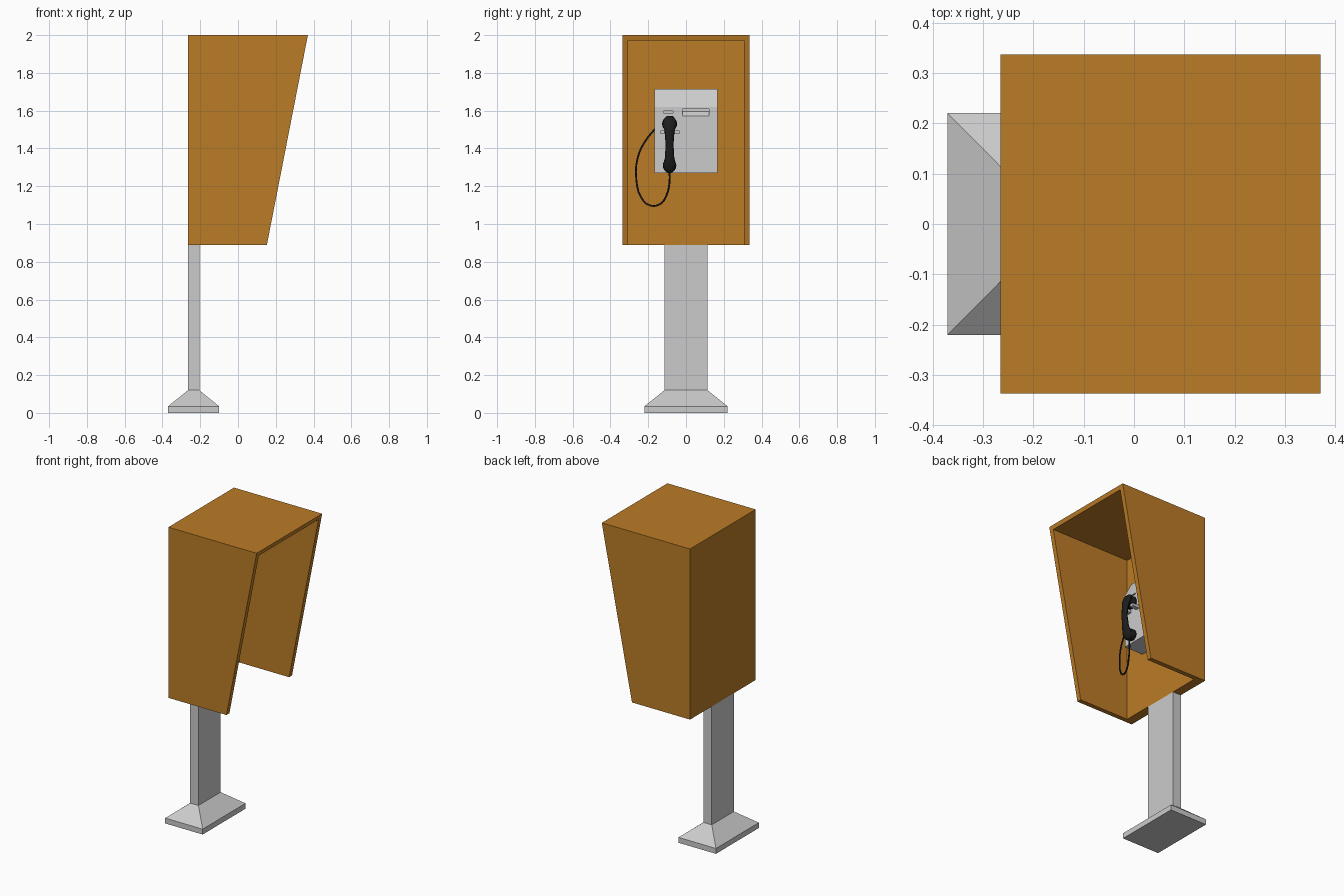
import bpy, bmesh, math
from mathutils import Vector

if "Cube" in bpy.data.objects:
    bpy.data.objects.remove(bpy.data.objects["Cube"])


def material(name, color):
    m = bpy.data.materials.new(name)
    m.diffuse_color = color
    m.use_nodes = True
    m.node_tree.nodes["Principled BSDF"].inputs["Base Color"].default_value = m.diffuse_color
    return m


ORANGE = material("orange_paint", (0.5, 0.2, 0.02, 1))
BLACK = material("black_plastic", (0.012, 0.012, 0.012, 1))


def loft(name, rings, mat=None):
    """Skin a closed solid through equally sized rings of points."""
    bm = bmesh.new()
    loops = [[bm.verts.new(p) for p in ring] for ring in rings]
    n = len(loops[0])
    for a, b in zip(loops, loops[1:]):
        for i in range(n):
            j = (i + 1) % n
            bm.faces.new((a[i], a[j], b[j], b[i]))
    bm.faces.new(loops[0])
    bm.faces.new(loops[-1])
    bmesh.ops.recalc_face_normals(bm, faces=bm.faces)
    mesh = bpy.data.meshes.new(name)
    bm.to_mesh(mesh)
    bm.free()
    ob = bpy.data.objects.new(name, mesh)
    bpy.context.collection.objects.link(ob)
    if mat:
        mesh.materials.append(mat)
    return ob


def prism(name, profile, y0, y1, mat=None):
    return loft(name, [[(x, y, z) for x, z in profile] for y in (y0, y1)], mat)


def box(name, x0, x1, y0, y1, z0, z1, mat=None):
    return prism(name, [(x0, z0), (x1, z0), (x1, z1), (x0, z1)], y0, y1, mat)


def carve(ob, cutter):
    mod = ob.modifiers.new("carve", 'BOOLEAN')
    mod.operation, mod.solver, mod.object = 'DIFFERENCE', 'EXACT', cutter
    bpy.context.view_layer.objects.active = ob
    bpy.ops.object.modifier_apply(modifier=mod.name)
    bpy.data.objects.remove(cutter)


def smooth(ob, angle=40):
    bpy.ops.object.select_all(action='DESELECT')
    ob.select_set(True)
    bpy.context.view_layer.objects.active = ob
    bpy.ops.object.shade_smooth_by_angle(angle=math.radians(angle))


# post and flared foot
def rect(x0, x1, h, z):
    return [(x0, -h, z), (x1, -h, z), (x1, h, z), (x0, h, z)]


foot, post = (-0.37, -0.1, 0.22), (-0.265, -0.205, 0.114)
loft("post_and_foot", [rect(*foot, 0), rect(*foot, 0.035),
                       rect(*post, 0.12), rect(*post, 0.89)])

# hood, open at the front and underneath
hood = prism("hood", [(-0.265, 0.89), (0.153, 0.89), (0.37, 2), (-0.265, 2)],
             -0.337, 0.337, ORANGE)
carve(hood, box("hood_cutter", -0.205, 0.6, -0.307, 0.307, 0.7, 1.972, ORANGE))

# phone body with sloped top and coin return pocket
F = -0.07
body = prism("phone_body", [(-0.205, 1.27), (F, 1.27), (F, 1.62),
                            (-0.12, 1.715), (-0.205, 1.715)], -0.168, 0.166)
carve(body, prism("pocket_cutter", [(F + 0.02, 1.555), (F - 0.025, 1.595),
                                    (F - 0.025, 1.61), (F + 0.02, 1.61)],
                  -0.018, 0.122))
carve(body, box("slot_cutter", F - 0.01, F + 0.02, -0.12, -0.07, 1.588, 1.597))

# cover panel
box("cover_panel", F - 0.01, F + 0.004, -0.003, 0.11, 1.35, 1.505)

# cradle prongs either side of the handset
for side, y in (("left", -0.122), ("right", -0.048)):
    box(f"cradle_{side}", F - 0.005, -0.02, y - 0.013, y + 0.013, 1.477, 1.495)

# handset grip: oval sections (z, x centre, half depth, half width)
Y, N = -0.087, 12
sections = [(1.272, -0.034, 0.012, 0.014), (1.285, -0.026, 0.02, 0.028),
            (1.315, -0.018, 0.02, 0.034), (1.35, -0.008, 0.016, 0.025),
            (1.42, 0.0, 0.015, 0.021), (1.49, -0.006, 0.016, 0.026),
            (1.525, -0.016, 0.02, 0.037), (1.555, -0.026, 0.02, 0.032),
            (1.572, -0.034, 0.012, 0.016)]
grip = loft("handset_grip",
            [[(xc + d * math.cos(t), Y + w * math.sin(t), z)
              for t in (2 * math.pi * i / N for i in range(N))]
             for z, xc, d, w in sections], BLACK)
smooth(grip)

# earpiece and mouthpiece cups
for name, z, r in (("earpiece", 1.53, 0.04), ("mouthpiece", 1.309, 0.036)):
    cup = loft(name, [[(x, Y + k * r * math.cos(t), z + k * r * math.sin(t))
                       for t in (2 * math.pi * i / 16 for i in range(16))]
                      for x, k in ((-0.066, 0.85), (-0.058, 1), (-0.035, 1), (-0.015, 0.7))],
               BLACK)
    smooth(cup, 35)

# hanging cord from the mouthpiece to the side of the body
path = [(-0.035, -0.087, 1.28), (-0.038, -0.087, 1.225), (-0.045, -0.102, 1.155),
        (-0.06, -0.135, 1.107), (-0.08, -0.19, 1.098), (-0.095, -0.237, 1.14),
        (-0.11, -0.263, 1.235), (-0.12, -0.256, 1.35), (-0.13, -0.217, 1.437),
        (-0.135, -0.16, 1.508)]
curve = bpy.data.curves.new("cord", 'CURVE')
curve.dimensions = '3D'
curve.bevel_depth, curve.bevel_resolution = 0.005, 1
curve.resolution_u = 3
curve.use_fill_caps = True
sp = curve.splines.new('BEZIER')
sp.bezier_points.add(len(path) - 1)
for bp, p in zip(sp.bezier_points, path):
    bp.co = Vector(p)
    bp.handle_left_type = bp.handle_right_type = 'AUTO'
curve.materials.append(BLACK)
bpy.context.collection.objects.link(bpy.data.objects.new("cord", curve))
